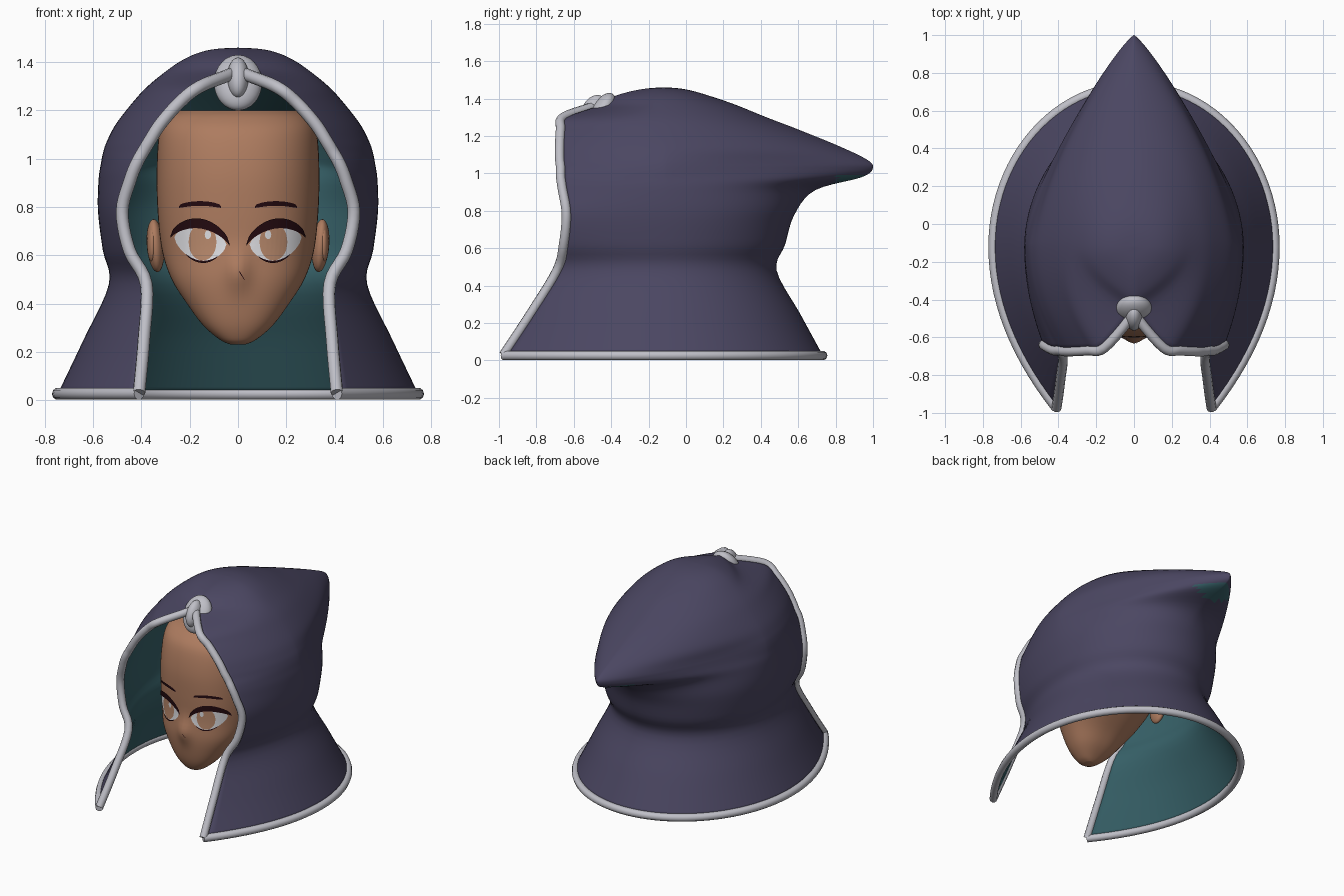
import bpy, bmesh, math
from mathutils import Vector
from mathutils.bvhtree import BVHTree

cube = bpy.data.objects.get("Cube")
if cube:
    bpy.data.objects.remove(cube, do_unlink=True)


def material(name, rgb):
    m = bpy.data.materials.new(name)
    m.use_nodes = True
    m.diffuse_color = (*rgb, 1)
    m.node_tree.nodes["Principled BSDF"].inputs["Base Color"].default_value = (*rgb, 1)
    return m


purple = material("purple cloth", (0.07, 0.062, 0.122))
teal = material("teal lining", (0.038, 0.12, 0.14))
silver = material("silver trim", (0.52, 0.52, 0.57))
skin = material("skin", (0.42, 0.2, 0.115))
iris_tan = material("tan iris", (0.5, 0.26, 0.155))
dark = material("dark lashes", (0.017, 0.003, 0.005))
white = material("eye white", (0.75, 0.75, 0.78))


def activate(ob):
    bpy.ops.object.select_all(action="DESELECT")
    ob.select_set(True)
    bpy.context.view_layer.objects.active = ob


def add_mesh(name, bm, mats, angle=60):
    me = bpy.data.meshes.new(name)
    bm.to_mesh(me)
    ob = bpy.data.objects.new(name, me)
    bpy.context.collection.objects.link(ob)
    for m in mats:
        me.materials.append(m)
    activate(ob)
    bpy.ops.object.shade_smooth_by_angle(angle=math.radians(angle))
    return ob


def smooth_rows(rows, steps):
    """Catmull-Rom interpolation through rows of numbers."""
    out = []
    for i in range(len(rows) - 1):
        a, b, c, d = (rows[max(0, min(len(rows) - 1, i + k))] for k in (-1, 0, 1, 2))
        for s in range(steps):
            t = s / steps
            out.append([0.5 * (2 * q + (r - p) * t + (2 * p - 5 * q + 4 * r - w) * t ** 2
                        + (3 * q - p - 3 * r + w) * t ** 3) for p, q, r, w in zip(a, b, c, d)])
    return out + [list(rows[-1])]


def grid(rings, closed=False):
    bm = bmesh.new()
    vs = [[bm.verts.new(p) for p in ring] for ring in rings]
    n = len(vs[0])
    for lo, hi in zip(vs, vs[1:]):
        for i in range(n if closed else n - 1):
            j = (i + 1) % n
            bm.faces.new((lo[i], lo[j], hi[j], hi[i]))
    if closed:
        bm.faces.new(vs[0][::-1])
        bm.faces.new(vs[-1])
    return bm


# Hood rows: height, half width, back y, front edge x, front edge y, horn sharpness
HOOD = [
    (0.03, 0.745, 0.73, 0.41, -0.975, 0),
    (0.25, 0.64, 0.61, 0.39, -0.83, 0),
    (0.48, 0.535, 0.485, 0.38, -0.69, 0),
    (0.62, 0.56, 0.53, 0.45, -0.655, 0),
    (0.78, 0.58, 0.58, 0.48, -0.64, 0.1),
    (0.91, 0.578, 0.69, 0.447, -0.66, 0.5),
    (0.98, 0.568, 0.94, 0.42, -0.67, 0.9),
    (1.03, 0.558, 1, 0.392, -0.67, 1),
    (1.075, 0.542, 0.965, 0.365, -0.675, 0.95),
    (1.145, 0.505, 0.82, 0.32, -0.675, 0.7),
    (1.235, 0.435, 0.6, 0.24, -0.67, 0.45),
    (1.3, 0.375, 0.43, 0.155, -0.655, 0.3),
    (1.365, 0.295, 0.27, 0, -0.47, 0.2),
    (1.41, 0.228, 0.14, 0, -0.39, 0.1),
    (1.44, 0.16, 0.04, 0, -0.29, 0),
    (1.455, 0.09, -0.04, 0, -0.2, 0),
    (1.46, 0, -0.12, 0, -0.12, 0),
]
MID = -0.12


def hood_ring(row):
    z, w, back, ex, ey, horn = row
    w, ex, horn = max(w, 0), max(ex, 0), min(max(horn, 0), 1)
    half = []
    for i in range(15):                       # front edge to side
        s = 1 - i / 14
        half.append((ex + (w - ex) * (1 - s * s), MID + (ey - MID) * s, z))
    for i in range(1, 25):                    # side to back
        a = math.pi / 2 * i / 24
        u = math.sin(a) ** (2 / (2 - 0.65 * horn))
        x = w * max(math.cos(a), 0) ** (2 / (2 - 0.82 * horn)) if i < 24 else 0
        half.append((x, MID + (back - MID) * u, z))
    return half + [(-x, y, h) for x, y, h in half[-2::-1]]


rings = [hood_ring(r) for r in smooth_rows(HOOD, 5)]
bm = grid(rings)
bmesh.ops.remove_doubles(bm, verts=bm.verts, dist=0.0002)
for f in bm.faces:
    c = f.calc_center_median()
    f.material_index = int(c.y > 0.8 and c.z < 0.99)   # lining shows under the tip
hood = add_mesh("hood", bm, [purple, teal], 80)
shell = hood.modifiers.new("lining", "SOLIDIFY")
shell.thickness = 0.012
shell.offset = -1
shell.material_offset = 1


# Trim tubes along the front opening and the hem
def tube(name, points, radius):
    cu = bpy.data.curves.new(name, "CURVE")
    cu.dimensions = "3D"
    cu.bevel_depth = radius
    cu.bevel_resolution = 3
    cu.use_fill_caps = True
    sp = cu.splines.new("POLY")
    sp.points.add(len(points) - 1)
    for p, co in zip(sp.points, points):
        p.co = (*co, 1)
    ob = bpy.data.objects.new(name, cu)
    bpy.context.collection.objects.link(ob)
    cu.materials.append(silver)
    activate(ob)
    bpy.ops.object.convert(target="MESH")
    bpy.ops.object.shade_smooth_by_angle(angle=math.radians(60))


edge = [r[0] for r in rings if r[0][0] > 0.005]
peak = (0, -0.47, 1.365)
tube("front_trim", edge + [peak] + [(-x, y, z) for x, y, z in edge[::-1]], 0.026)
tube("hem_trim", [(x, y, 0.026) for x, y, z in rings[0]], 0.026)


def ellipsoid(name, loc, size, mat, tilt=(0, 0, 0)):
    bpy.ops.mesh.primitive_uv_sphere_add(segments=32, ring_count=16, location=loc, rotation=tilt)
    ob = bpy.context.object
    ob.name = name
    ob.scale = size
    ob.data.materials.append(mat)
    bpy.ops.object.shade_smooth()


# Brooch at the peak of the opening, leaning back with the cloth
lean = (-0.5, 0, 0)
ellipsoid("brooch_disc", (0, -0.455, 1.315), (0.1, 0.062, 0.127), silver, lean)
ellipsoid("brooch_knob", (0, -0.495, 1.335), (0.045, 0.062, 0.09), silver, lean)

# Head rows: height, half width, front y, back y
HEAD = [
    (0.23, 0.03, -0.51, -0.44),
    (0.25, 0.075, -0.54, -0.41),
    (0.31, 0.145, -0.57, -0.34),
    (0.4, 0.212, -0.59, -0.26),
    (0.5, 0.275, -0.6, -0.14),
    (0.62, 0.315, -0.595, 0),
    (0.78, 0.333, -0.6, 0.06),
    (0.95, 0.337, -0.595, 0.08),
    (1.1, 0.327, -0.56, 0.06),
    (1.17, 0.295, -0.5, 0.02),
    (1.2, 0.24, -0.44, -0.03),
]


def head_ring(row):
    z, w, front, back = row
    ring = []
    for i in range(96):
        a = 2 * math.pi * i / 96
        c, s = math.cos(a), math.sin(a)
        x = w * math.copysign(abs(c) ** 0.88, c)
        y = (front + back) / 2 + (back - front) / 2 * math.copysign(abs(s) ** 0.88, s)
        if s < 0:                              # nose bump
            y -= 0.035 * math.exp(-(x / 0.05) ** 2 - ((z - 0.54) / 0.08) ** 2)
        ring.append((x, y, z))
    return ring


bm = grid([head_ring(r) for r in smooth_rows(HEAD, 5)], closed=True)
surface = BVHTree.FromBMesh(bm)
add_mesh("head", bm, [skin], 50)


# Face details are thin strips laid on the head surface
def strip(name, side, x0, x1, low, high, mat, lift):
    rows = []
    for j in range(7):
        line = []
        for i in range(29):
            t = i / 28
            x = side * (x0 + (x1 - x0) * t)
            z = low(t) + (high(t) - low(t)) * j / 6
            hit = surface.ray_cast(Vector((x, -2, z)), Vector((0, 1, 0)))[0]
            line.append((x, (hit.y if hit else -0.4) - lift, z))
        rows.append(line[::side])
    add_mesh(name, grid(rows), [mat])


def arc(t, power=1.0):
    return max(math.sin(math.pi * t), 0) ** power


def disc(z, r, sign):
    return lambda t: z + sign * r * math.sqrt(max(0, 1 - (2 * t - 1) ** 2))


def lid(t):
    return 0.645 + 0.03 * t


def eye_floor(t):
    return lid(t) - 0.084 * arc(t, 0.6)


for side, label in ((1, "left"), (-1, "right")):
    strip(label + "_eye_white", side, 0.048, 0.264, eye_floor,
          lambda t: lid(t) + 0.055 * arc(t, 0.6), white, 0.003)
    strip(label + "_iris", side, 0.089, 0.205, disc(0.655, 0.077, -1),
          disc(0.655, 0.077, 1), iris_tan, 0.005)
    strip(label + "_eye_glint", side, 0.112, 0.138, disc(0.685, 0.018, -1),
          disc(0.685, 0.018, 1), white, 0.0075)
    strip(label + "_upper_lash", side, 0.036, 0.28,
          lambda t: lid(t) - 0.004 + 0.055 * arc(t, 0.7),
          lambda t: lid(t) + 0.004 + 0.088 * arc(t, 0.55), dark, 0.008)
    strip(label + "_lower_lash", side, 0.085, 0.215,
          lambda t: eye_floor(0.17 + 0.6 * t) - 0.007 * arc(t, 0.5),
          lambda t: eye_floor(0.17 + 0.6 * t) + 0.002, dark, 0.007)
    strip(label + "_eyebrow", side, 0.07, 0.245,
          lambda t: 0.796 + 0.009 * arc(t), lambda t: 0.803 + 0.021 * arc(t, 0.5), dark, 0.006)
    # Ears with an inner fold
    ellipsoid(label + "_ear", (side * 0.342, -0.16, 0.64), (0.036, 0.07, 0.11), skin,
              (0, side * 0.08, 0))
    ellipsoid(label + "_ear_fold", (side * 0.355, -0.185, 0.645), (0.022, 0.045, 0.075), skin)

# Nose line
strip("nose_line", 1, 0.006, 0.026, lambda t: 0.528 - 0.03 * t,
      lambda t: 0.536 - 0.034 * t, dark, 0.004)
